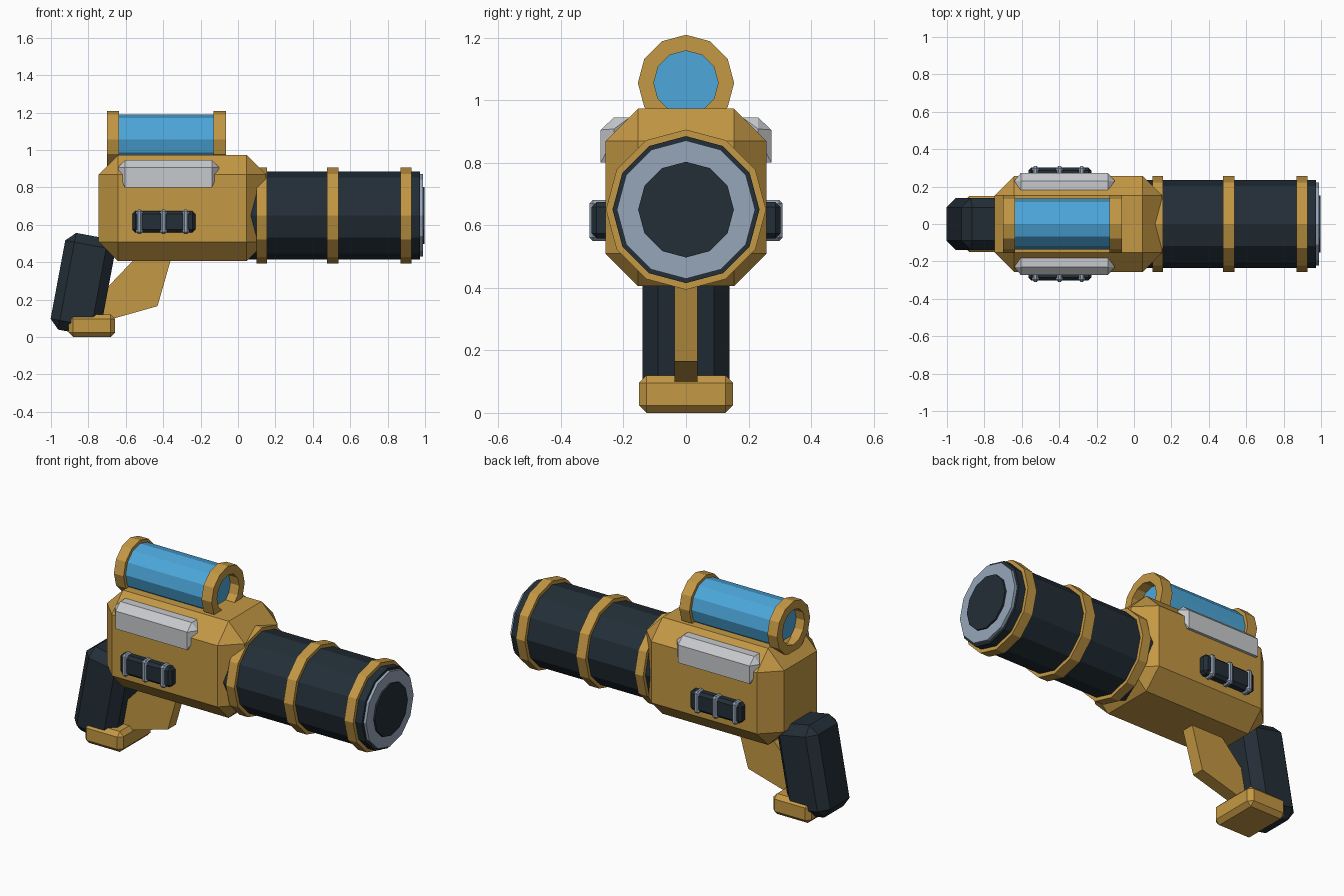
import bpy, bmesh, math
from mathutils import Vector

if "Cube" in bpy.data.objects:
    bpy.data.objects.remove(bpy.data.objects["Cube"])


def material(name, rgb):
    lin = [((c / 255 + 0.055) / 1.055) ** 2.4 for c in rgb]
    m = bpy.data.materials.new(name)
    m.diffuse_color = (*lin, 1)
    m.use_nodes = True
    m.node_tree.nodes["Principled BSDF"].inputs["Base Color"].default_value = m.diffuse_color
    return m


GOLD = material("brass_gold", (196, 152, 68))
DARK = material("dark_slate", (35, 46, 55))
BLUE = material("glass_blue", (76, 167, 219))
LIGHT = material("light_grey", (198, 201, 205))
STEEL = material("steel_blue_grey", (150, 166, 185))


def finish(name, bm, mat):
    bmesh.ops.recalc_face_normals(bm, faces=bm.faces)
    me = bpy.data.meshes.new(name)
    bm.to_mesh(me)
    bm.free()
    me.materials.append(mat)
    ob = bpy.data.objects.new(name, me)
    bpy.context.collection.objects.link(ob)
    return ob


def box(name, lo, hi, bevel, mat, tilt=0):
    """Box between two corners with chamfered edges, tilted about y."""
    lo, hi = Vector(lo), Vector(hi)
    bm = bmesh.new()
    bmesh.ops.create_cube(bm, size=1)
    bmesh.ops.scale(bm, vec=hi - lo, verts=bm.verts)
    bmesh.ops.bevel(bm, geom=bm.edges[:], offset=bevel, segments=1, affect='EDGES')
    ob = finish(name, bm, mat)
    ob.location = (lo + hi) / 2
    ob.rotation_euler.y = tilt
    return ob


def lathe(name, profile, z, mat, closed=False, n=12):
    """Spin (x, radius) points about an x-axis line at height z."""
    bm = bmesh.new()
    rings = []
    for x, r in profile:
        rings.append([bm.verts.new((x, r * math.cos(2 * math.pi * i / n),
                                    z + r * math.sin(2 * math.pi * i / n))) for i in range(n)])
    pairs = list(zip(rings, rings[1:]))
    if closed:
        pairs.append((rings[-1], rings[0]))
    else:
        bm.faces.new(rings[0])
        bm.faces.new(rings[-1])
    for a, b in pairs:
        for i in range(n):
            j = (i + 1) % n
            bm.faces.new((a[i], a[j], b[j], b[i]))
    return finish(name, bm, mat)


def band(name, x0, x1, r_in, r_out, z, mat):
    return lathe(name, [(x0, r_in), (x0, r_out), (x1, r_out), (x1, r_in)], z, mat, closed=True)


# Main body
box("body", (-0.745, -0.257, 0.405), (0.15, 0.257, 0.973), 0.104, GOLD)

# Barrel with bands and muzzle
BZ = 0.65
lathe("barrel", [(0.03, 0.235), (0.972, 0.235)], BZ, DARK)
for i, (x0, x1) in enumerate([(0.1, 0.155), (0.475, 0.537), (0.87, 0.928)]):
    band(f"barrel_band_{i + 1}", x0, x1, 0.225, 0.256, BZ, GOLD)
lathe("muzzle_plate", [(0.96, 0.221), (0.988, 0.221)], BZ, STEEL)
lathe("muzzle_bore", [(0.97, 0.153), (0.998, 0.153)], BZ, DARK)

# Glass canister on top, recessed in two end rings
CZ = 1.055
lathe("canister_glass", [(-0.645, 0.135), (-0.122, 0.135)], CZ, BLUE)
band("canister_ring_rear", -0.70, -0.637, 0.103, 0.154, CZ, GOLD)
band("canister_ring_front", -0.13, -0.064, 0.103, 0.154, CZ, GOLD)

# Side details, mirrored
for s, side in ((-1, "right"), (1, "left")):
    # Bent plate over the upper chamfer, with pointed ends
    bm = bmesh.new()
    profile = [(0.18, 0.945), (0.23, 0.945), (0.273, 0.905), (0.273, 0.80), (0.22, 0.80)]
    for x in (-0.605, -0.14):
        for y, z in profile:
            bm.verts.new((x, s * y, z))
    for x in (-0.64, -0.102):
        for z in (0.88, 0.908):
            bm.verts.new((x, s * 0.23, z))
    bmesh.ops.convex_hull(bm, input=bm.verts[:])
    bmesh.ops.dissolve_limit(bm, angle_limit=0.01, verts=bm.verts[:], edges=bm.edges[:])
    finish(f"shoulder_plate_{side}", bm, LIGHT)

    # Vent block with three bars
    ys = sorted((s * 0.22, s * 0.302))
    box(f"vent_{side}", (-0.565, ys[0], 0.558), (-0.228, ys[1], 0.674), 0.016, DARK)
    ys = sorted((s * 0.22, s * 0.309))
    for i, x in enumerate((-0.527, -0.398, -0.28)):
        box(f"vent_bar_{side}_{i + 1}", (x - 0.018, ys[0], 0.55), (x + 0.018, ys[1], 0.681), 0.011, STEEL)

# Grip and its foot
box("grip", (-0.965, -0.139, 0.019), (-0.692, 0.139, 0.545), 0.05, DARK, math.radians(10.6))
box("grip_foot", (-0.905, -0.15, 0.0), (-0.657, 0.15, 0.12), 0.024, GOLD)

# Flat brace between body and grip
bm = bmesh.new()
outline = [(-0.56, 0.41), (-0.36, 0.41), (-0.43, 0.165), (-0.66, 0.10), (-0.78, 0.10), (-0.76, 0.20)]
face = bm.faces.new([bm.verts.new((x, -0.037, z)) for x, z in outline])
ext = bmesh.ops.extrude_face_region(bm, geom=[face])
bmesh.ops.translate(bm, vec=(0, 0.074, 0), verts=[v for v in ext["geom"] if isinstance(v, bmesh.types.BMVert)])
finish("brace", bm, GOLD)
